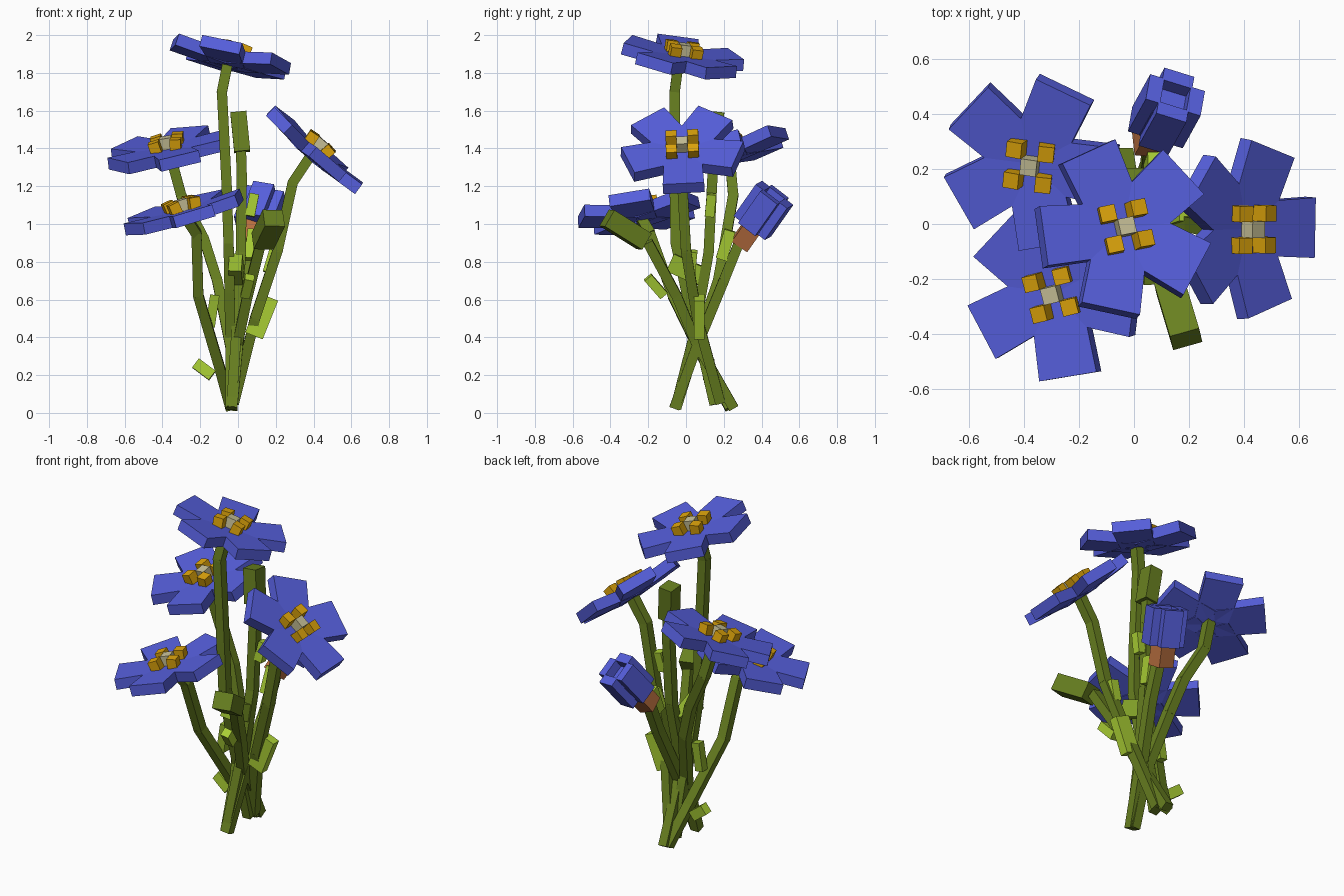
import bpy, bmesh, math
from mathutils import Vector, Matrix

if "Cube" in bpy.data.objects:
    bpy.data.objects.remove(bpy.data.objects["Cube"])


def material(name, rgb):
    m = bpy.data.materials.new(name)
    lin = [((c / 255 + 0.055) / 1.055) ** 2.4 if c > 10 else c / 255 / 12.92 for c in rgb]
    m.diffuse_color = (*lin, 1)
    m.use_nodes = True
    m.node_tree.nodes["Principled BSDF"].inputs["Base Color"].default_value = m.diffuse_color
    return m


BLUE = material("petal blue", (86, 95, 220))
GOLD = material("stamen gold", (220, 163, 11))
CREAM = material("pistil cream", (200, 193, 152))
STEM = material("stem green", (104, 128, 32))
LEAF = material("leaf light green", (168, 205, 52))
MID = material("leaf mid green", (146, 180, 46))
BROWN = material("calyx brown", (186, 112, 64))


def box(bm, mat, size, taper=1.0):
    """Box of given size under a matrix; x- end is narrowed in y by taper."""
    sx, sy, sz = (s / 2 for s in size)
    v = []
    for x in (-1, 1):
        w = sy * (taper if x < 0 else 1)
        v += [bm.verts.new(mat @ Vector((x * sx, y * w, z * sz)))
              for y, z in ((-1, -1), (1, -1), (1, 1), (-1, 1))]
    for f in ((3, 2, 1, 0), (4, 5, 6, 7)):
        bm.faces.new([v[i] for i in f])
    for i in range(4):
        j = (i + 1) % 4
        bm.faces.new((v[i], v[j], v[j + 4], v[i + 4]))


def finish(name, bm, mat):
    bmesh.ops.recalc_face_normals(bm, faces=bm.faces)
    me = bpy.data.meshes.new(name)
    bm.to_mesh(me)
    bm.free()
    me.materials.append(mat)
    ob = bpy.data.objects.new(name, me)
    bpy.context.collection.objects.link(ob)
    return ob


def frame(pos, axis):
    """Matrix at pos whose z points along axis with the least rotation."""
    q = Vector((0, 0, 1)).rotation_difference(Vector(axis).normalized())
    return Matrix.Translation(pos) @ q.to_matrix().to_4x4()


def rot(deg, axis):
    return Matrix.Rotation(math.radians(deg), 4, axis)


def block(name, pos, axis, size, mat, spin=0):
    bm = bmesh.new()
    box(bm, frame(pos, axis) @ rot(spin, 'Z'), size)
    return finish(name, bm, mat)


# Open flower: five slightly cupped petals, four stamens, one pistil
def flower(name, pos, normal, angle, spin):
    f = frame(pos, normal)
    bm = bmesh.new()
    for k in range(5):
        m = f @ Matrix.Translation((0, 0, -0.07)) @ rot(angle + 72 * k, 'Z') @ rot(-5, 'Y')
        box(bm, m @ Matrix.Translation((0.167, 0, 0)), (0.285, 0.22, 0.064), 0.88)
    finish(name + "_petals", bm, BLUE)
    bm = bmesh.new()
    for x in (-1, 1):
        for y in (-1, 1):
            m = f @ rot(spin, 'Z') @ Matrix.Translation((x * 0.055, y * 0.058, -0.01))
            box(bm, m @ rot(x * 8, 'Y'), (0.058, 0.058, 0.07))
    finish(name + "_stamens", bm, GOLD)
    bm = bmesh.new()
    box(bm, f @ rot(spin, 'Z') @ Matrix.Translation((0, 0, -0.012)), (0.06, 0.06, 0.075))
    finish(name + "_pistil", bm, CREAM)


flower("top_flower", (-0.03, -0.01, 1.928), (0.24, 0.17, 1), 43, 12)
flower("back_left_flower", (-0.38, 0.21, 1.435), (-0.2, -0.25, 1), 65, -7)
flower("right_flower", (0.437, -0.02, 1.425), (0.66, -0.05, 0.75), 0, 0)
flower("front_left_flower", (-0.3, -0.257, 1.105), (-0.28, -0.13, 1), 64, 14)


# Stems: chains of square beams
def stem(name, pts, w=0.054):
    bm = bmesh.new()
    for a, b in zip(pts, pts[1:]):
        a, b = Vector(a), Vector(b)
        box(bm, frame((a + b) / 2, b - a), (w, w, (b - a).length + 0.012))
    finish(name, bm, STEM)


stem("top_flower_stem", [(-0.03, 0.15, 0.05), (-0.04, 0.08, 0.35), (-0.045, 0.0, 0.65),
                         (-0.05, -0.055, 0.9), (-0.06, -0.06, 1.2), (-0.085, -0.06, 1.7),
                         (-0.055, -0.04, 1.85)])
stem("back_left_stem", [(-0.04, -0.05, 0.03), (-0.04, 0.05, 0.35), (-0.11, 0.17, 0.7),
                        (-0.18, 0.21, 0.92), (-0.3, 0.25, 1.15), (-0.36, 0.23, 1.37)])
stem("right_stem", [(-0.02, 0.18, 0.06), (0.09, 0.06, 0.5), (0.21, 0.0, 0.86),
                    (0.29, -0.02, 1.22), (0.39, -0.02, 1.37)])
stem("front_left_stem", [(-0.04, 0.23, 0.03), (-0.1, 0.11, 0.25), (-0.21, -0.07, 0.62),
                         (-0.22, -0.19, 0.95), (-0.285, -0.25, 1.05)])
stem("tall_bud_stem", [(-0.035, -0.055, 0.03), (-0.01, 0.04, 0.4), (0.015, 0.12, 0.85),
                       (0.02, 0.14, 1.25), (0.015, 0.14, 1.42)])
stem("front_bud_stem", [(-0.03, 0.25, 0.03), (0.0, 0.05, 0.38), (0.05, -0.05, 0.62),
                        (0.12, -0.2, 0.9)])
stem("blue_bud_stem", [(-0.03, -0.06, 0.03), (0.0, 0.06, 0.36), (0.05, 0.2, 0.7),
                       (0.06, 0.28, 0.9)])

# Closed green buds
block("tall_green_bud", (0.012, 0.145, 1.487), (-0.1, 0.1, 1), (0.085, 0.095, 0.21), STEM)
block("front_green_bud", (0.16, -0.32, 0.97), (0.06, -0.2, 0.125), (0.11, 0.1, 0.24), STEM, 15)

# Blue bud: brown calyx and four upright petals around a hollow
axis = Vector((0.105, 0.19, 0.27))
block("bud_calyx", (0.063, 0.32, 0.94), axis, (0.1, 0.1, 0.12), BROWN)
bm = bmesh.new()
for k in range(4):
    m = frame((0.118, 0.41, 1.072), axis) @ rot(90 * k - 14, 'Z') @ Matrix.Translation((0.078, 0, 0))
    box(bm, m, (0.055, 0.115, 0.215))
box(bm, frame((0.108, 0.395, 1.052), axis) @ rot(-14, 'Z'), (0.12, 0.12, 0.16))
finish("bud_petals", bm, BLUE)

# Small leaves along the stems
for name, pos, direction, size, mat in [
    ("large_leaf", (0.125, 0.07, 0.51), (0.4, 0.0, 1), (0.1, 0.055, 0.22), LEAF),
    ("low_leaf", (-0.18, 0.12, 0.23), (-1, 0.1, 0.75), (0.06, 0.05, 0.11), LEAF),
    ("left_leaf", (-0.135, 0.06, 0.54), (0.15, 0.0, 1), (0.05, 0.05, 0.17), MID),
    ("middle_leaf", (-0.01, 0.0, 0.76), (0.05, 1, -0.45), (0.07, 0.1, 0.18), MID),
    ("front_leaf", (0.05, -0.16, 0.67), (0.2, -0.7, 0.8), (0.05, 0.05, 0.13), LEAF),
    ("right_leaf", (0.175, 0.03, 0.8), (0.3, 0.1, 1), (0.055, 0.05, 0.12), LEAF),
    ("back_leaf", (0.07, 0.21, 0.89), (0.1, 0.3, 1), (0.055, 0.06, 0.16), LEAF),
    ("upper_leaf", (0.075, 0.13, 1.1), (0.2, 0.1, 1), (0.05, 0.05, 0.12), LEAF),
]:
    block(name, pos, direction, size, mat)
